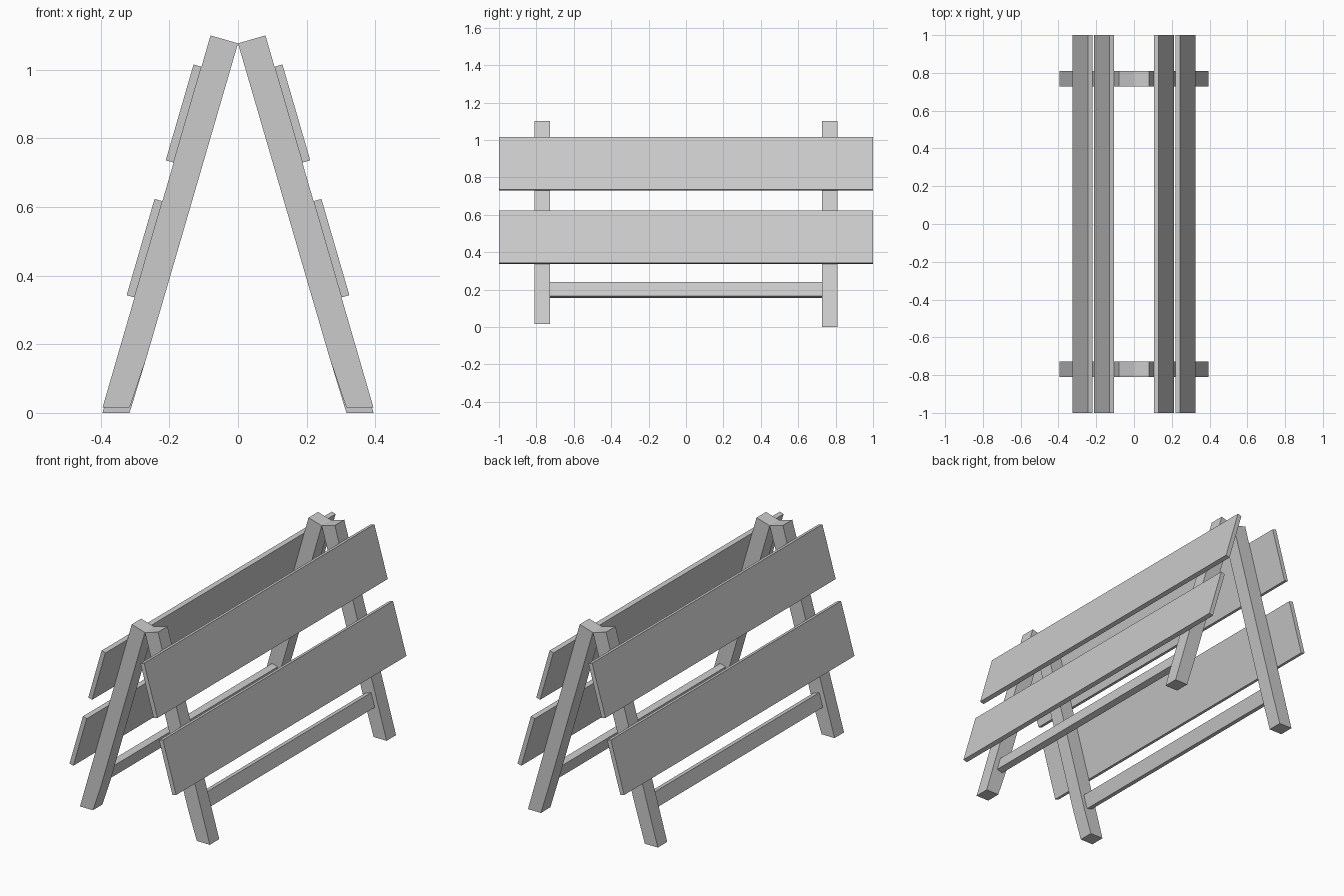
import bpy, bmesh
from mathutils import Vector

if "Cube" in bpy.data.objects:
    bpy.data.objects.remove(bpy.data.objects["Cube"])

# Leaning frame of the right-hand side: origin at outer top corner of the leg
ORIGIN = Vector((0.08, 1.10))
DOWN = Vector((0.29, -1.0)).normalized()
OUT = Vector((-DOWN.y, DOWN.x))


def slanted(s, n):
    """Point s down the slope and n outward from the leg's outer face."""
    return ORIGIN + DOWN * s + OUT * n


def prism(name, profile, y0, y1, side):
    """Extrude an x-z profile along y, mirrored to the chosen side."""
    bm = bmesh.new()
    base = bm.faces.new([bm.verts.new((p[0] * side, y0, p[1])) for p in profile])
    ext = bmesh.ops.extrude_face_region(bm, geom=[base])
    new = [v for v in ext["geom"] if isinstance(v, bmesh.types.BMVert)]
    bmesh.ops.translate(bm, verts=new, vec=(0, y1 - y0, 0))
    bmesh.ops.recalc_face_normals(bm, faces=bm.faces)
    mesh = bpy.data.meshes.new(name)
    bm.to_mesh(mesh)
    bm.free()
    obj = bpy.data.objects.new(name, mesh)
    bpy.context.collection.objects.link(obj)


def slanted_board(name, s0, s1, n0, n1, half_len, side):
    prism(name, [slanted(s0, n0), slanted(s1, n0), slanted(s1, n1), slanted(s0, n1)],
          -half_len, half_len, side)


for side, label in ((1, "right"), (-1, "left")):
    # Legs with level feet; the front pair is slightly shorter
    for y, end, foot in ((-0.768, "front", 0.015), (0.768, "back", 0.0)):
        profile = [(0, 1.077), ORIGIN, (0.395, foot), (0.316, foot), (0.267, 0.16)]
        prism(f"{end}_{label}_leg", profile, y - 0.041, y + 0.041, side)

    # Wide barrier planks on the outer faces
    slanted_board(f"{label}_upper_plank", 0.095, 0.386, 0.0, 0.024, 1.0, side)
    slanted_board(f"{label}_lower_plank", 0.503, 0.795, 0.0, 0.024, 1.0, side)

    # Low stretcher rail between the legs
    slanted_board(f"{label}_stretcher", 0.888, 0.966, -0.062, -0.027, 0.728, side)
